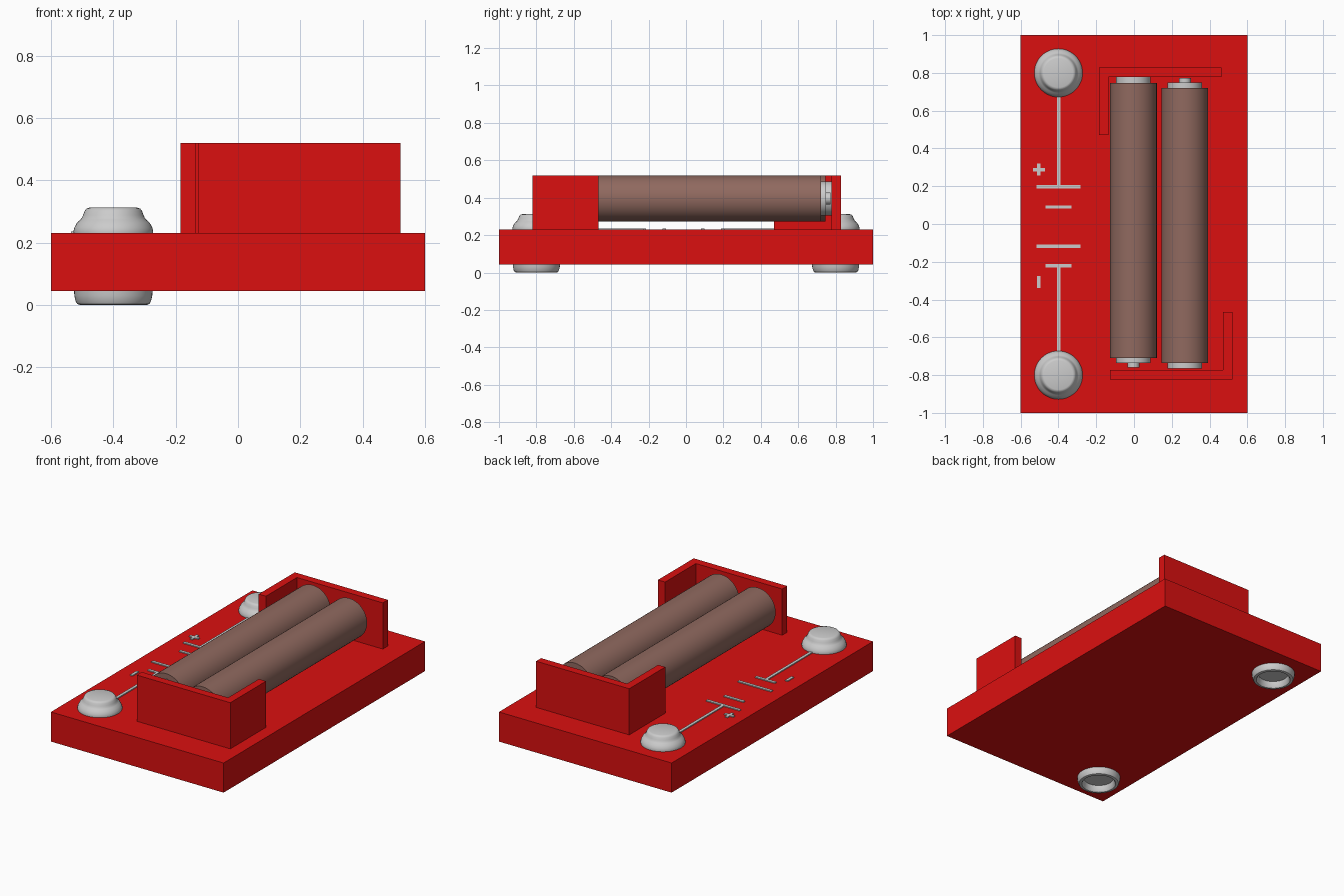
import bpy, bmesh, math
from mathutils import Matrix

if "Cube" in bpy.data.objects:
    bpy.data.objects.remove(bpy.data.objects["Cube"])


def material(name, rgb):
    m = bpy.data.materials.new(name)
    m.diffuse_color = (*rgb, 1)
    m.use_nodes = True
    m.node_tree.nodes["Principled BSDF"].inputs["Base Color"].default_value = m.diffuse_color
    return m


RED = material("red_plastic", (0.71, 0.005, 0.005))
BROWN = material("brown_sleeve", (0.28, 0.142, 0.115))


def finish(name, bm, mat=None, smooth=False):
    bmesh.ops.recalc_face_normals(bm, faces=bm.faces[:])
    me = bpy.data.meshes.new(name)
    bm.to_mesh(me)
    bm.free()
    ob = bpy.data.objects.new(name, me)
    bpy.context.collection.objects.link(ob)
    if mat:
        me.materials.append(mat)
    if smooth:
        bpy.ops.object.select_all(action='DESELECT')
        ob.select_set(True)
        bpy.context.view_layer.objects.active = ob
        bpy.ops.object.shade_smooth_by_angle(angle=math.radians(35))
    return ob


def prism(name, outline, z0, z1, mat=None):
    bm = bmesh.new()
    face = bm.faces.new([bm.verts.new((x, y, z0)) for x, y in outline])
    ext = bmesh.ops.extrude_face_region(bm, geom=[face], use_keep_orig=True)
    top = [v for v in ext["geom"] if isinstance(v, bmesh.types.BMVert)]
    bmesh.ops.translate(bm, verts=top, vec=(0, 0, z1 - z0))
    return finish(name, bm, mat)


def box(name, x0, x1, y0, y1, z0, z1, mat=None):
    return prism(name, [(x0, y0), (x1, y0), (x1, y1), (x0, y1)], z0, z1, mat)


def lathe(name, profile, matrix, mat=None, steps=48):
    """Spin an (r, z) profile, starting and ending on the axis, about z."""
    bm = bmesh.new()
    vs = [bm.verts.new((r, 0, z)) for r, z in profile]
    es = [bm.edges.new(pair) for pair in zip(vs, vs[1:])]
    bmesh.ops.spin(bm, geom=vs + es, cent=(0, 0, 0), axis=(0, 0, 1),
                   angle=2 * math.pi, steps=steps, use_duplicate=False)
    bmesh.ops.remove_doubles(bm, verts=bm.verts[:], dist=1e-5)
    bmesh.ops.transform(bm, matrix=matrix, verts=bm.verts[:])
    return finish(name, bm, mat, True)


# Base plate
box("base_plate", -0.6, 0.6, -1, 1, 0.044, 0.23, RED)

# L-shaped battery retaining walls
prism("front_retainer", [(-0.128, -0.822), (0.522, -0.822), (0.522, -0.467),
                         (0.472, -0.467), (0.472, -0.772), (-0.128, -0.772)],
      0.23, 0.52, RED)
prism("back_retainer", [(0.462, 0.828), (-0.185, 0.828), (-0.185, 0.47),
                        (-0.135, 0.47), (-0.135, 0.778), (0.462, 0.778)],
      0.23, 0.52, RED)

# Press-stud on top and hollow socket rim below at both ends
STUD = [(0, 0.228), (0.127, 0.228), (0.128, 0.236), (0.125, 0.248),
        (0.117, 0.263), (0.106, 0.273), (0.101, 0.279), (0.097, 0.288),
        (0.092, 0.301), (0.086, 0.309), (0.077, 0.312), (0, 0.312)]
SOCKET = [(0, 0.046), (0.126, 0.046), (0.125, 0.03), (0.121, 0.012),
          (0.116, 0.003), (0.108, 0), (0.1, 0.001), (0.093, 0.01),
          (0.088, 0.04), (0, 0.04)]
for side, y in (("front", -0.8), ("back", 0.8)):
    place = Matrix.Translation((-0.4, y, 0))
    lathe(side + "_snap_stud", STUD, place)
    lathe(side + "_snap_socket", SOCKET, place)

# Raised circuit symbol: leads, cell plates and polarity marks
W, CX, MX = 0.009, -0.399, -0.504
for name, x, y, hx, hy in (
        ("back_lead", CX, 0.44, W, 0.25), ("front_lead", CX, -0.455, W, 0.235),
        ("long_plate_1", CX, 0.197, 0.116, W),
        ("short_plate_1", CX, 0.09, 0.069, W),
        ("long_plate_2", CX, -0.117, 0.116, W),
        ("short_plate_2", CX, -0.222, 0.069, W),
        ("plus_bar_x", MX, 0.288, 0.032, W),
        ("plus_bar_y", MX, 0.288, W, 0.032),
        ("minus_bar", MX, -0.308, W, 0.032)):
    box(name, x - hx, x + hx, y - hy, y + hy, 0.228, 0.236)

# Two cells lying along y in opposite directions; local +z is the nub end
for name, x, y, turn in (("left_cell", -0.003, 0.019, 90),
                         ("right_cell", 0.269, -0.007, -90)):
    place = (Matrix.Translation((x, y, 0.396))
             @ Matrix.Rotation(math.radians(turn), 4, 'X'))
    lathe(name + "_sleeve", [(0, -0.728), (0.1235, -0.728),
                             (0.1235, 0.728), (0, 0.728)], place, BROWN)
    lathe(name + "_positive_cap", [(0, 0.72), (0.091, 0.72), (0.091, 0.755),
                                   (0.032, 0.755), (0.032, 0.779),
                                   (0, 0.779)], place)
    lathe(name + "_negative_cap", [(0, -0.72), (0.091, -0.72),
                                   (0.091, -0.758), (0, -0.758)], place)
